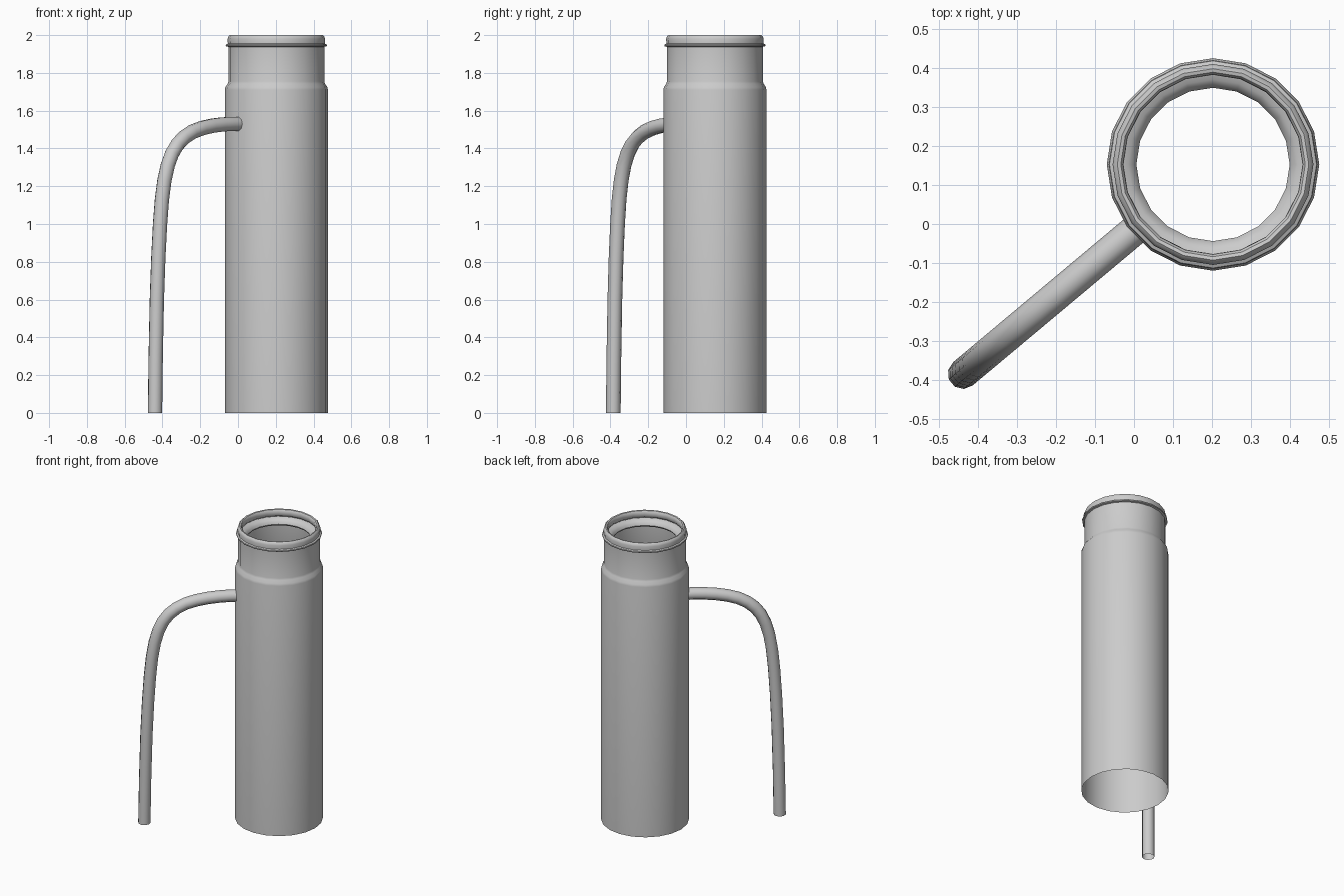
import bpy, bmesh, math
from mathutils import Vector

if "Cube" in bpy.data.objects:
    bpy.data.objects.remove(bpy.data.objects["Cube"])

CENTRE = Vector((0.203, 0.153, 0))           # axis of the main tube
OUT = Vector((-0.767, -0.642, 0)).normalized()  # direction of the side pipe


def skin(name, rings, closed=False):
    """Bridge successive rings of points into a smooth open surface."""
    bm = bmesh.new()
    loops = [[bm.verts.new(p) for p in ring] for ring in rings]
    n = len(rings[0])
    pairs = list(zip(loops, loops[1:]))
    if closed:
        pairs.append((loops[-1], loops[0]))
    for a, b in pairs:
        for i in range(n):
            j = (i + 1) % n
            bm.faces.new((a[i], a[j], b[j], b[i]))
    mesh = bpy.data.meshes.new(name)
    bm.to_mesh(mesh)
    bm.free()
    obj = bpy.data.objects.new(name, mesh)
    bpy.context.collection.objects.link(obj)
    bpy.ops.object.select_all(action='DESELECT')
    obj.select_set(True)
    bpy.context.view_layer.objects.active = obj
    bpy.ops.object.shade_smooth_by_angle(angle=math.radians(40))
    return obj


def lathe(name, profile, sides=20, closed=False):
    angles = [2 * math.pi * i / sides for i in range(sides)]
    return skin(name, [[CENTRE + Vector((r * math.cos(a), r * math.sin(a), z))
                        for a in angles] for r, z in profile], closed)


# Main tube with shoulder, neck, flange and rolled lip turning inside
lathe("main_tube", [
    (0.273, 0), (0.273, 1.71), (0.270, 1.725), (0.258, 1.742), (0.254, 1.755),
    (0.254, 1.938), (0.266, 1.941), (0.268, 1.946), (0.266, 1.951),
    (0.257, 1.955), (0.258, 1.98), (0.254, 1.993), (0.246, 2.0),
    (0.237, 1.998), (0.231, 1.99), (0.230, 1.965), (0.238, 1.952),
    (0.254, 1.946)])

# Sealing ring inside the mouth
lathe("inner_seal", [
    (0.240, 1.950), (0.218, 1.944), (0.203, 1.93), (0.197, 1.915),
    (0.203, 1.905), (0.222, 1.918), (0.250, 1.922), (0.252, 1.94)][::-1],
    closed=True)

# Side pipe: (distance from tube axis, height) along its bend
path = [(0.838, 0), (0.833, 0.3), (0.825, 0.6), (0.815, 0.82), (0.803, 1.0),
        (0.790, 1.13), (0.773, 1.23), (0.750, 1.31), (0.720, 1.373),
        (0.682, 1.422), (0.636, 1.459), (0.580, 1.488), (0.512, 1.508),
        (0.445, 1.520), (0.375, 1.527), (0.310, 1.530), (0.250, 1.530)]
points = [CENTRE + OUT * s + Vector((0, 0, z)) for s, z in path]
side = OUT.cross(Vector((0, 0, 1)))
rings = []
for i, p in enumerate(points):
    t = (points[min(i + 1, len(points) - 1)] - points[max(i - 1, 0)]).normalized()
    if i == 0:
        t = Vector((0, 0, 1))
    normal = t.cross(side)
    rings.append([p + 0.039 * (side * math.cos(a) + normal * math.sin(a))
                  for a in (2 * math.pi * k / 10 for k in range(10))])
pipe = skin("side_pipe", rings)

# Consistent outward normals
for obj in list(bpy.context.collection.objects):
    bm = bmesh.new()
    bm.from_mesh(obj.data)
    bmesh.ops.recalc_face_normals(bm, faces=bm.faces)
    bm.to_mesh(obj.data)
    bm.free()
